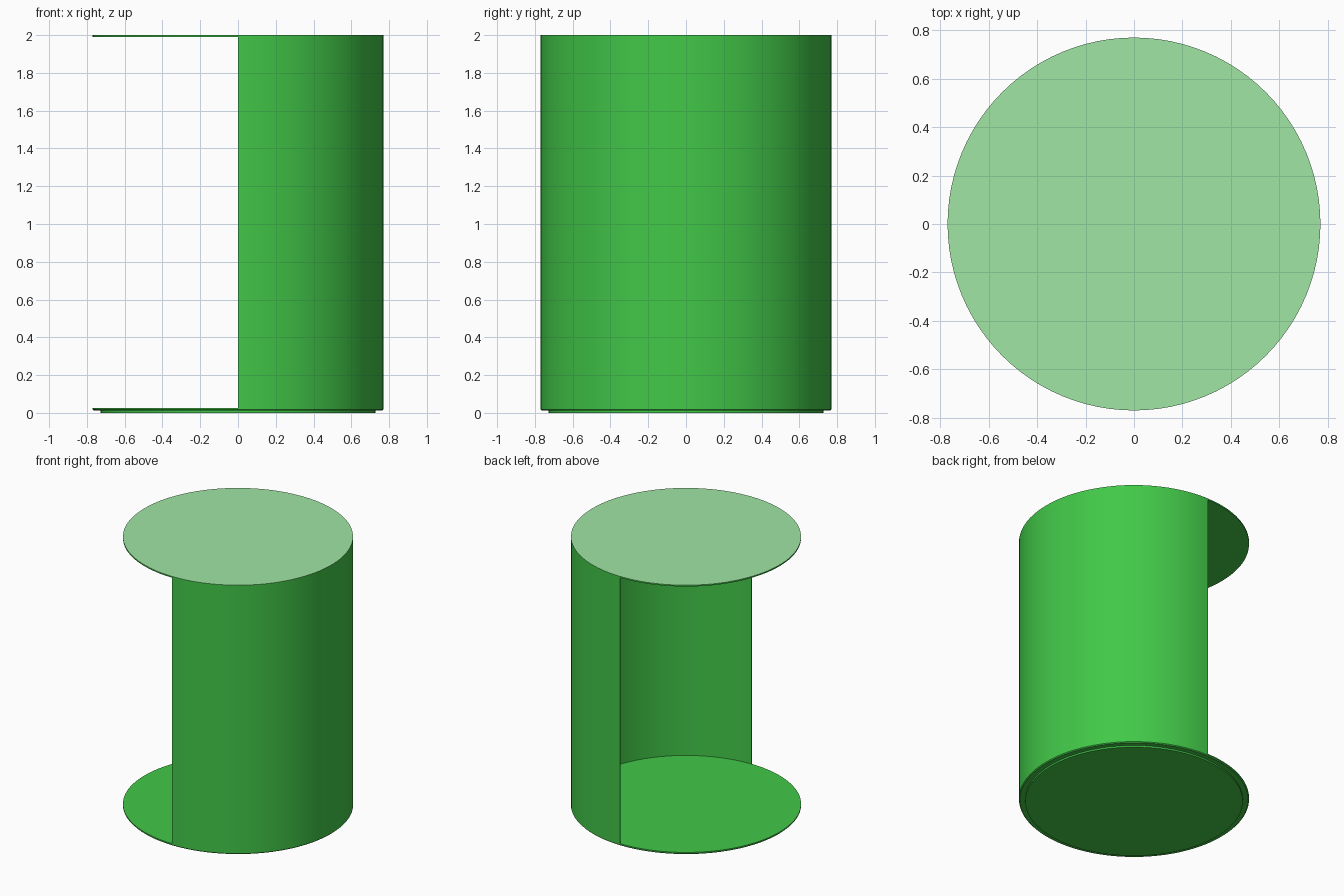
import bpy, bmesh, math

if "Cube" in bpy.data.objects:
    bpy.data.objects.remove(bpy.data.objects["Cube"])

R, SEG = 0.77, 96


def material(name, rgb):
    m = bpy.data.materials.new(name)
    m.diffuse_color = (*rgb, 1)
    m.use_nodes = True
    m.node_tree.nodes["Principled BSDF"].inputs["Base Color"].default_value = m.diffuse_color
    return m


green = material("green", (0.054, 0.578, 0.065))
pale = material("pale green", (0.352, 0.791, 0.371))


def lathe(name, profile, start, sweep, steps, mats, closed=False):
    """Spin an (r, z) profile around z; a closed profile gets end caps."""
    bm = bmesh.new()
    vs = [bm.verts.new((r * math.cos(start), r * math.sin(start), z)) for r, z in profile]
    edges = [bm.edges.new(p) for p in zip(vs, vs[1:])]
    if closed:
        edges.append(bm.edges.new((vs[-1], vs[0])))
    bmesh.ops.spin(bm, geom=vs + edges, cent=(0, 0, 0), axis=(0, 0, 1),
                   angle=sweep, steps=steps)
    bmesh.ops.remove_doubles(bm, verts=bm.verts, dist=1e-5)
    if closed:
        bmesh.ops.holes_fill(bm, edges=[e for e in bm.edges if e.is_boundary], sides=0)
    bmesh.ops.recalc_face_normals(bm, faces=bm.faces)
    me = bpy.data.meshes.new(name)
    bm.to_mesh(me)
    bm.free()
    ob = bpy.data.objects.new(name, me)
    bpy.context.collection.objects.link(ob)
    for m in mats:
        me.materials.append(m)
    bpy.ops.object.select_all(action='DESELECT')
    ob.select_set(True)
    bpy.context.view_layer.objects.active = ob
    bpy.ops.object.shade_smooth_by_angle(angle=math.radians(30))
    return ob


# Stepped base disc
lathe("base", [(0, 0), (0.728, 0), (0.728, 0.012), (0.764, 0.012),
               (R, 0.018), (R, 0.027), (0, 0.027)], 0, 2 * math.pi, SEG, [green])

# Thin half-round wall, open towards -x
lathe("curved_wall", [(R, 0.027), (R, 1.99), (R - 0.004, 1.99), (R - 0.004, 0.027)],
      -math.pi / 2, math.pi, SEG // 2, [green], closed=True)

# Lid with a pale top face
lid = lathe("lid", [(0, 1.99), (R, 1.99), (R, 2), (0, 2)], 0, 2 * math.pi, SEG, [green, pale])
for p in lid.data.polygons:
    if p.normal.z > 0.9:
        p.material_index = 1
